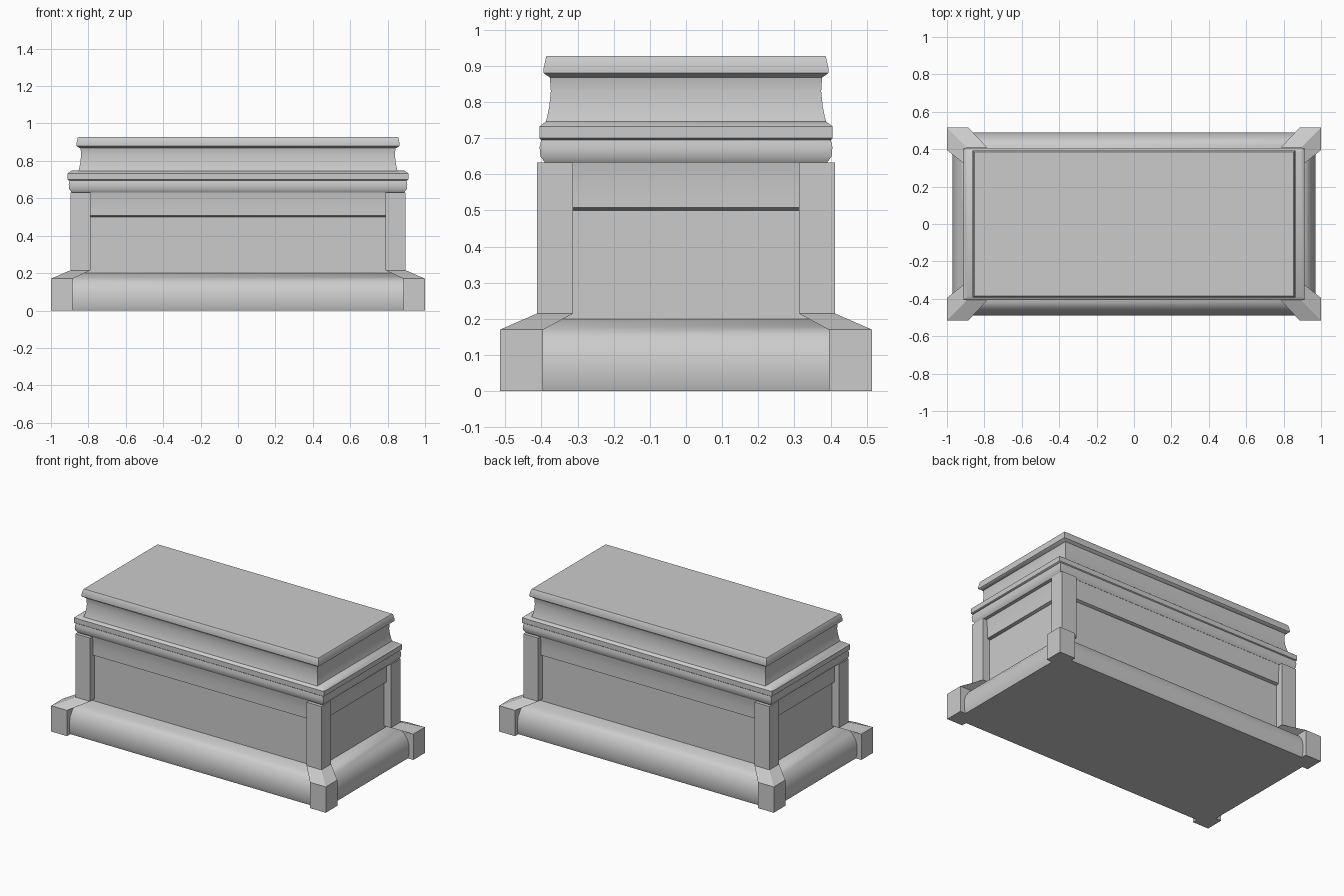
import bpy
import bmesh
import math

cube = bpy.data.objects.get("Cube")
if cube:
    bpy.data.objects.remove(cube, do_unlink=True)

# One stone colour for everything
stone = bpy.data.materials.new("grey_stone")
stone.use_nodes = True
colour = (0.6, 0.6, 0.6, 1)
stone.diffuse_color = colour
stone.node_tree.nodes["Principled BSDF"].inputs["Base Color"].default_value = colour


def loft(name, sections, smooth=40):
    """Skin stacked rectangles (x0, x1, y0, y1, z) and cap both ends."""
    bm = bmesh.new()
    rings = []
    for x0, x1, y0, y1, z in sections:
        corners = ((x0, y0), (x1, y0), (x1, y1), (x0, y1))
        rings.append([bm.verts.new((x, y, z)) for x, y in corners])
    for low, high in zip(rings, rings[1:]):
        for i in range(4):
            j = (i + 1) % 4
            bm.faces.new((low[i], low[j], high[j], high[i]))
    bm.faces.new(rings[0][::-1])
    bm.faces.new(rings[-1])
    bmesh.ops.recalc_face_normals(bm, faces=bm.faces)
    mesh = bpy.data.meshes.new(name)
    bm.to_mesh(mesh)
    bm.free()
    mesh.materials.append(stone)
    obj = bpy.data.objects.new(name, mesh)
    bpy.context.collection.objects.link(obj)
    bpy.ops.object.select_all(action='DESELECT')
    obj.select_set(True)
    bpy.context.view_layer.objects.active = obj
    bpy.ops.object.shade_smooth_by_angle(angle=math.radians(smooth))
    return obj


def moulding(name, profile, extra=0.48):
    """Run a (half depth, height) profile around the rectangular plan."""
    return loft(name, [(-y - extra, y + extra, -y, y, z) for y, z in profile])


# Rounded plinth
moulding("plinth", [(0.48, 0), (0.49, 0.03), (0.49, 0.08), (0.48, 0.12),
                    (0.455, 0.155), (0.42, 0.18), (0.365, 0.2)])

# Recessed chest walls
moulding("chest", [(0.365, 0.19), (0.365, 0.52)])

# Flared cove under the lid
moulding("cove", [(0.365, 0.5), (0.382, 0.508), (0.382, 0.53), (0.382, 0.57),
                  (0.385, 0.61), (0.39, 0.64)])

# Rounded band the lid rests on
moulding("lid_band", [(0.39, 0.632), (0.403, 0.65), (0.405, 0.675),
                      (0.4, 0.697)], 0.5)

# Lid ledge, waisted side and top slab
moulding("lid_ledge", [(0.4, 0.695), (0.406, 0.7), (0.406, 0.732),
                       (0.385, 0.748)], 0.505)
moulding("lid_side", [(0.392, 0.735), (0.385, 0.755), (0.378, 0.79),
                      (0.374, 0.83), (0.377, 0.872), (0.38, 0.88)], 0.465)
moulding("lid_top", [(0.377, 0.868), (0.394, 0.88), (0.394, 0.893),
                     (0.387, 0.925), (0.384, 0.928)], 0.47)

# Corner posts stepping out to wide feet
for side, sx in (("left", 1), ("right", -1)):
    for end, sy in (("front", -1), ("back", 1)):
        post = loft(f"{end}_{side}_post", [
            (0.885, 1, 0.395, 0.515, 0),
            (0.885, 1, 0.395, 0.515, 0.17),
            (0.788, 0.896, 0.312, 0.412, 0.215),
            (0.788, 0.896, 0.312, 0.412, 0.632)], 25)
        for v in post.data.vertices:
            v.co.x *= sx
            v.co.y *= sy
        if sx * sy < 0:
            post.data.flip_normals()
